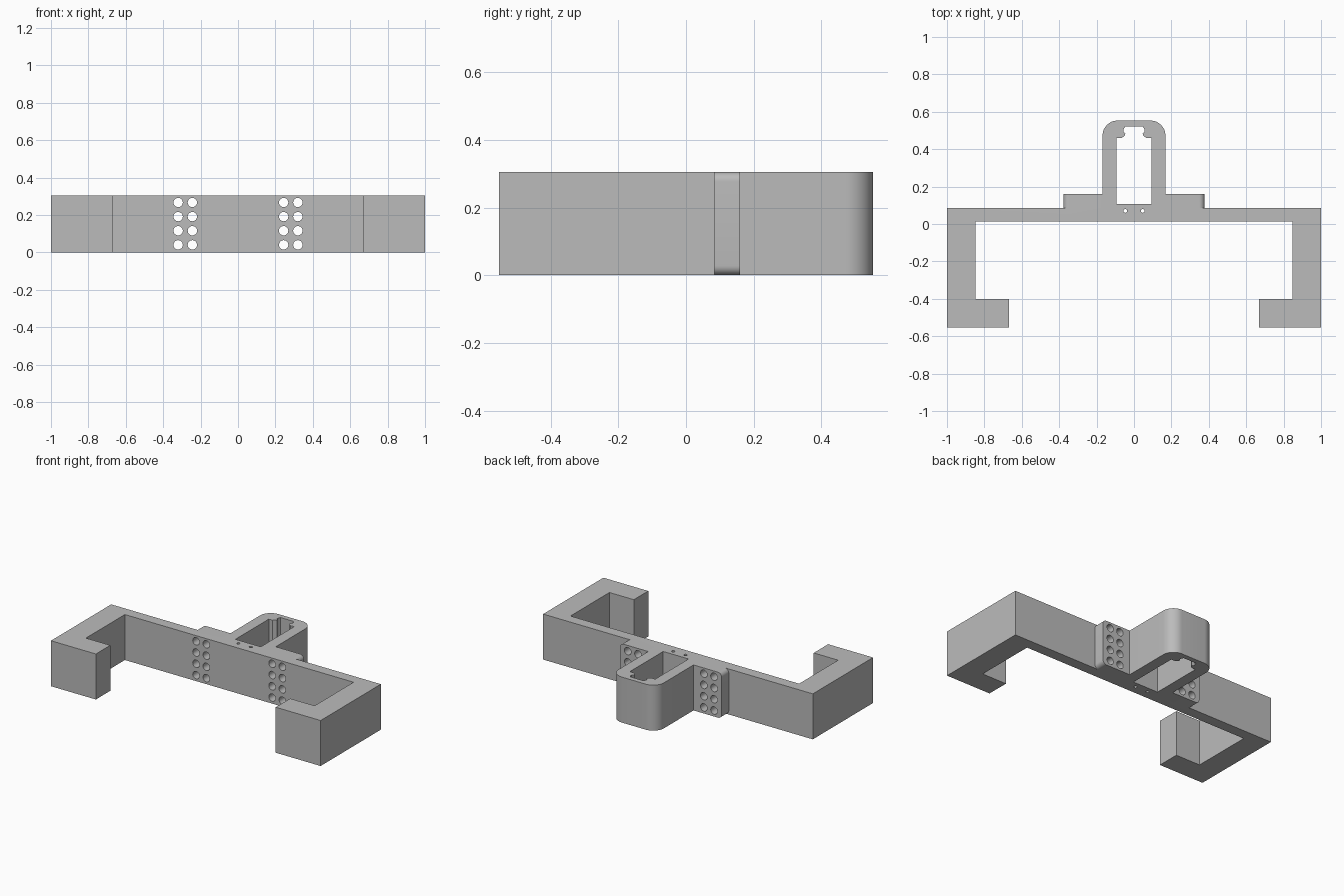
import bpy, bmesh, math
from mathutils import Matrix, Vector

if "Cube" in bpy.data.objects:
    bpy.data.objects.remove(bpy.data.objects["Cube"], do_unlink=True)

H = 0.305  # height of the whole bracket

grey = bpy.data.materials.new("plain grey")
grey.use_nodes = True
colour = (0.5, 0.5, 0.5, 1)
grey.diffuse_color = colour
grey.node_tree.nodes["Principled BSDF"].inputs["Base Color"].default_value = colour


def make_object(name, bm):
    bmesh.ops.recalc_face_normals(bm, faces=bm.faces)
    mesh = bpy.data.meshes.new(name)
    bm.to_mesh(mesh)
    bm.free()
    mesh.materials.append(grey)
    ob = bpy.data.objects.new(name, mesh)
    bpy.context.collection.objects.link(ob)
    return ob


def prism(name, points, z0, z1, matrix=Matrix()):
    """Extrude a flat outline from z0 to z1."""
    bm = bmesh.new()
    face = bm.faces.new([bm.verts.new((x, y, z0)) for x, y in points])
    out = bmesh.ops.extrude_face_region(bm, geom=[face])
    verts = [g for g in out["geom"] if isinstance(g, bmesh.types.BMVert)]
    bmesh.ops.translate(bm, verts=verts, vec=(0, 0, z1 - z0))
    bm.transform(matrix)
    return make_object(name, bm)


def mirrored(half):
    """Close a right-hand half outline with its left-hand mirror."""
    return half + [(-x, y) for x, y in reversed(half)]


def arc(cx, cy, r, start, end, steps):
    angles = [math.radians(start + (end - start) * i / steps) for i in range(steps + 1)]
    return [(cx + r * math.cos(a), cy + r * math.sin(a)) for a in angles]


def rods(name, centres, r, length, rotation=Matrix()):
    bm = bmesh.new()
    for c in centres:
        bmesh.ops.create_cone(bm, cap_ends=True, segments=24, radius1=r, radius2=r,
                              depth=length, matrix=Matrix.Translation(c) @ rotation)
    return make_object(name, bm)


def combine(target, other, operation):
    mod = target.modifiers.new(operation.lower(), "BOOLEAN")
    mod.operation = operation
    mod.solver = "EXACT"
    mod.object = other
    bpy.context.view_layer.objects.active = target
    bpy.ops.object.modifier_apply(modifier=mod.name)
    bpy.data.objects.remove(other, do_unlink=True)


# Crossbar with hooked arms and the rounded rear loop
half = [(0.848, 0.013), (0.848, -0.4), (0.667, -0.4), (0.667, -0.553), (1, -0.553),
        (1, 0.085), (0.168, 0.085)] + arc(0.088, 0.473, 0.08, 0, 90, 12)
bracket = prism("hooked_bracket", mirrored(half), 0, H)

# Rear mounting plate with rounded corners
r = 0.028
plate = mirrored(arc(0.377 - r, r, r, -90, 0, 8) + arc(0.377 - r, H - r, r, 0, 90, 8))
stand_up = Matrix.Rotation(math.pi / 2, 4, "X")
combine(bracket, prism("mounting_plate", plate, -0.16, -0.05, stand_up), "UNION")

# Long slot with a notched rear end
slot = [(0.094, 0.107), (0.094, 0.46), (0.066, 0.46), (0.05, 0.472), (0.046, 0.484),
        (0.056, 0.494), (0.056, 0.505), (0.048, 0.52)]
combine(bracket, prism("slot_cutter", mirrored(slot), -0.1, H + 0.1), "DIFFERENCE")

# Two groups of screw holes through the plate
screws = [Vector((side * x, 0.08, 0.04 + row * 0.0755))
          for side in (-1, 1) for x in (0.244, 0.32) for row in range(4)]
combine(bracket, rods("screw_cutter", screws, 0.025, 0.4, stand_up), "DIFFERENCE")

# Pair of small vertical pin holes
pins = [Vector((x, 0.07, H / 2)) for x in (-0.046, 0.046)]
combine(bracket, rods("pin_cutter", pins, 0.01, 0.6), "DIFFERENCE")

bpy.ops.object.select_all(action="DESELECT")
bracket.select_set(True)
bpy.context.view_layer.objects.active = bracket
bpy.ops.object.shade_smooth_by_angle(angle=math.radians(30))
